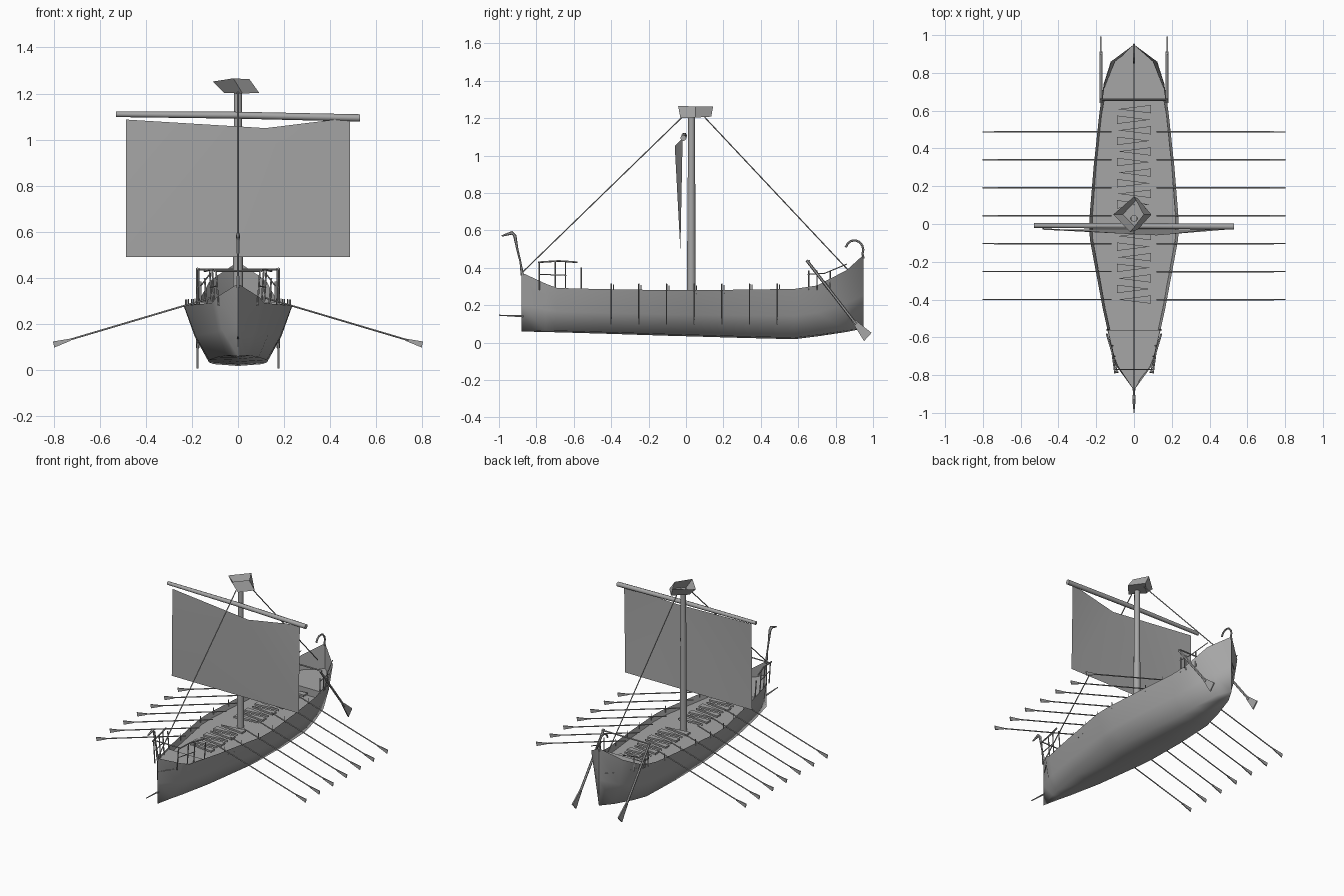
import bpy, bmesh, math
from mathutils import Vector

if "Cube" in bpy.data.objects:
    bpy.data.objects.remove(bpy.data.objects["Cube"])

grey = bpy.data.materials.new("weathered grey")
grey.diffuse_color = (0.38, 0.38, 0.38, 1)
grey.use_nodes = True
grey.node_tree.nodes["Principled BSDF"].inputs["Base Color"].default_value = grey.diffuse_color


def make(name, verts, faces, smooth=0):
    me = bpy.data.meshes.new(name)
    me.from_pydata([tuple(v) for v in verts], [], faces)
    bm = bmesh.new()
    bm.from_mesh(me)
    bmesh.ops.remove_doubles(bm, verts=bm.verts, dist=0.0005)
    bmesh.ops.recalc_face_normals(bm, faces=bm.faces)
    bm.to_mesh(me)
    bm.free()
    me.materials.append(grey)
    ob = bpy.data.objects.new(name, me)
    bpy.context.collection.objects.link(ob)
    if smooth:
        bpy.ops.object.select_all(action='DESELECT')
        ob.select_set(True)
        bpy.context.view_layer.objects.active = ob
        bpy.ops.object.shade_smooth_by_angle(angle=math.radians(smooth))
    return ob


def tube(name, pts, radii, sides=6, smooth=0):
    """Round bar through points, one radius or one per point."""
    pts = [Vector(p) for p in pts]
    if not isinstance(radii, (list, tuple)):
        radii = [radii] * len(pts)
    verts, faces = [], []
    for i, p in enumerate(pts):
        d = (pts[min(i + 1, len(pts) - 1)] - pts[max(i - 1, 0)]).normalized()
        ref = Vector((1, 0, 0)) if abs(d.x) < 0.8 else Vector((0, 0, 1))
        u = d.cross(ref).normalized()
        v = d.cross(u)
        for k in range(sides):
            a = 2 * math.pi * k / sides
            verts.append(p + (u * math.cos(a) + v * math.sin(a)) * radii[i])
    for i in range(len(pts) - 1):
        for k in range(sides):
            k2 = (k + 1) % sides
            faces.append((i * sides + k, i * sides + k2,
                          (i + 1) * sides + k2, (i + 1) * sides + k))
    n = len(verts)
    faces += [tuple(range(sides)), tuple(range(n - sides, n))]
    return make(name, verts, faces, smooth)


def plate(name, outline, offset):
    """Flat outline given a thickness along offset."""
    o, n = Vector(offset), len(outline)
    verts = [Vector(p) - o for p in outline] + [Vector(p) + o for p in outline]
    faces = [tuple(range(n)), tuple(range(n, 2 * n))]
    faces += [(i, (i + 1) % n, n + (i + 1) % n, n + i) for i in range(n)]
    return make(name, verts, faces)


# Hull stations: y, gunwale half width, gunwale z, keel z, chine half width
ST = [(-0.88, 0, .375, .06, 0), (-0.75, .095, .315, .056, .035),
      (-0.69, .112, .292, .055, .05), (-0.45, .165, .286, .048, .09),
      (-0.08, .234, .28, .036, .125), (0.03, .236, .28, .033, .13),
      (0.30, .214, .283, .025, .125), (0.58, .184, .287, .018, .105),
      (0.70, .168, .305, .033, .088), (0.86, .122, .388, .057, .05),
      (0.95, 0, .47, .075, 0)]
DECK = 0.245


def station(y):
    for a, b in zip(ST, ST[1:]):
        if y <= b[0]:
            t = (y - a[0]) / (b[0] - a[0])
            return [p + (q - p) * t for p, q in zip(a, b)]
    return ST[-1]


# Hull shell
verts, faces = [], []
for y, w, zt, zk, b in ST:
    zc = zk + 0.008 * (b > 0)
    half = [(w, zt), (b + (w - b) * .5 + .006 * (w > 0), zc + (zt - zc) * .45), (b, zc)]
    row = half + [(0, zk)] + [(-x, z) for x, z in reversed(half)]
    verts += [(x, y, z) for x, z in row]
for i in range(len(ST) - 1):
    for k in range(6):
        faces.append((i * 7 + k, i * 7 + k + 1, i * 7 + k + 8, i * 7 + k + 7))
make("hull", verts, faces, 75)


# Decks that fit between the hull sides
def deck(name, y0, y1, z, bulkhead=None):
    ys = [y0] + [s[0] for s in ST if y0 < s[0] < y1] + [y1]
    verts, faces = [], []
    for y in ys:
        _, w, zt, zk, b = station(y)
        x = b + (w - b) * min(1, (z - zk) / (zt - zk))
        verts += [(x, y, z), (-x, y, z)]
    for i in range(len(ys) - 1):
        faces.append((2 * i, 2 * i + 1, 2 * i + 3, 2 * i + 2))
    if bulkhead is not None:
        _, w, zt, zk, b = station(bulkhead)
        x = b + (w - b) * (DECK - zk) / (zt - zk)
        i = 0 if bulkhead == y0 else len(verts) - 2
        n = len(verts)
        verts += [(x, bulkhead, DECK), (-x, bulkhead, DECK)]
        faces.append((i, i + 1, n + 1, n))
    make(name, verts, faces)


deck("main_deck", -0.56, 0.65, DECK)
deck("fore_deck", -0.88, -0.56, 0.28, -0.56)
deck("aft_deck", 0.65, 0.95, 0.295, 0.65)

# Rowing benches: tapered planks pointing to alternate sides
for i in range(19):
    y = -0.40 + i * 0.056
    if abs(y - 0.03) < 0.06:
        continue
    s = 1 if i % 2 else -1
    plate("bench", [(-.09 * s, y - .022, .268), (-.09 * s, y + .022, .268),
                    (.085 * s, y, .268)], (0, 0, .006))

# Mast, yard and sail
tube("mast", [(0, .028, .20), (0, .03, 1.22)], [.024, .018], 10, 40)
tube("yard", [(-.53, -.008, 1.11), (0, -.01, 1.106), (.53, -.014, 1.094)],
     [.012, .015, .016], 8, 50)
make("sail", [(-.485, -.022, 1.087), (.12, -.06, 1.05), (.485, -.018, 1.095),
              (.485, -.03, .49), (-.485, -.03, .49)],
     [(0, 1, 4), (1, 3, 4), (1, 2, 3)], 40)

# Lookout basket
low = [(-.06, .05, 1.203), (.02, -.03, 1.2), (.092, .05, 1.203), (.02, .135, 1.208)]
top = [(-.11, .05, 1.252), (-.02, -.042, 1.266), (.05, .05, 1.262), (0, .145, 1.262)]
make("lookout_basket", low + top, [(0, 1, 2, 3)] +
     [(i, (i + 1) % 4, 4 + (i + 1) % 4, 4 + i) for i in range(4)])

# Stays
tube("fore_stay", [(0, -.02, 1.205), (0, -.88, .37)], .0035, 5)
tube("back_stay", [(0, .10, 1.205), (0, .87, .385)], .0035, 5)

# Oars with upright blades, and thole pins
for s in (1, -1):
    for i in range(7):
        y = -0.40 + i * 0.148
        tube("oar", [(.12 * s, y, .313), (.74 * s, y, .129)], .004, 5)
        plate("oar_blade", [(.72 * s, y, .138), (.803 * s, y, .124),
                            (.797 * s, y, .098), (.725 * s, y, .128)], (0, .003, 0))
        w, zt = station(y)[1:3]
        tube("thole_pin", [((w - .008) * s, y + .012, zt - .02),
                           ((w - .008) * s, y + .012, zt + .026)], .0025, 4)

    # Steering oars
    x = .175 * s
    tube("steering_oar", [(x, .645, .44), (x, .91, .098)], .008, 6)
    plate("steering_blade", [(x, .885, .115), (x, .90, .125), (x, .992, .052),
                             (x, .952, .008)], (.004, 0, 0))
    tube("steering_mount", [(x, .70, .29), (x, .70, .37)], .004, 5)

    # Bow rails
    rail = [(.10 * s, -.79, .43), (.115 * s, -.68, .437), (.145 * s, -.58, .43)]
    tube("bow_top_rail", rail, .005, 5)
    tube("bow_low_rail", [(.09 * s, -.78, .365), (.12 * s, -.64, .36)], .003, 5)
    for px, py, pz in ((.095, -.785, .43), (.112, -.70, .435),
                       (.123, -.645, .435), (.145, -.56, .40)):
        tube("bow_post", [((px - .01) * s, py, .28), (px * s, py, pz)], .004, 5)

    # Stern rails
    tube("stern_rail", [(.17 * s, .65, .365), (.158 * s, .74, .37), (.12 * s, .86, .42)], .003, 5)
    for py in (.655, .70, .77):
        px = station(py)[1] - .006
        tube("stern_post", [(px * s, py, .28), (px * s, py, .385)], .004, 5)

# Cross bars
tube("steering_cross_bar", [(-.18, .66, .437), (.18, .66, .437)], .005, 5)
tube("bow_cross_rail", [(-.10, -.77, .43), (.10, -.77, .43)], .004, 5)

# Bow ornament, ram spike and stern curl
tube("bow_ornament", [(0, -.875, .36), (0, -.885, .43), (0, -.902, .50), (0, -.915, .57),
                      (0, -.93, .587), (0, -.985, .57)],
     [.009, .005, .006, .009, .010, .004], 6)
tube("ram_spike", [(0, -.87, .14), (0, -1.0, .146)], [.006, .003], 5)
curl = [(0, .90 + .048 * math.cos(a), .495 + .052 * math.sin(a))
        for a in [math.radians(-25 + 27 * i) for i in range(8)]]
tube("stern_curl", [(0, .95, .45)] + curl, .006, 6)
